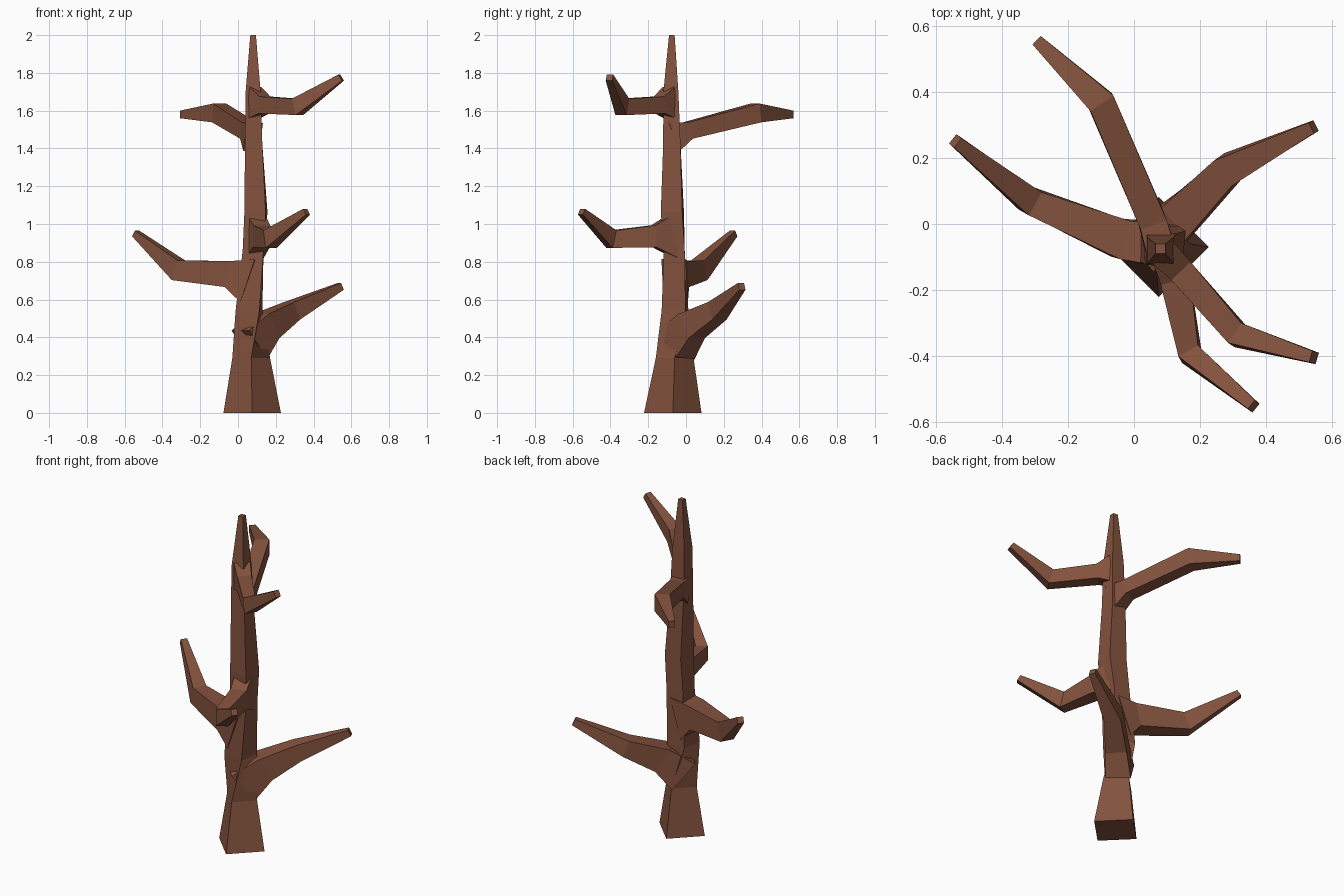
import bpy, bmesh, math
from mathutils import Vector

cube = bpy.data.objects.get("Cube")
if cube:
    bpy.data.objects.remove(cube, do_unlink=True)

bark = bpy.data.materials.new("brown bark")
bark.use_nodes = True
colour = (0.23, 0.085, 0.048, 1)
bark.diffuse_color = colour
bark.node_tree.nodes["Principled BSDF"].inputs["Base Color"].default_value = colour


def skin(name, rings):
    """Join four-point rings into a closed, flat-shaded tube."""
    bm = bmesh.new()
    loops = [[bm.verts.new(p) for p in ring] for ring in rings]
    for a, b in zip(loops, loops[1:]):
        for i in range(4):
            j = (i + 1) % 4
            bm.faces.new((a[i], a[j], b[j], b[i]))
    bm.faces.new(loops[0])
    bm.faces.new(loops[-1])
    bmesh.ops.recalc_face_normals(bm, faces=bm.faces)
    mesh = bpy.data.meshes.new(name)
    bm.to_mesh(mesh)
    bm.free()
    mesh.materials.append(bark)
    obj = bpy.data.objects.new(name, mesh)
    bpy.context.collection.objects.link(obj)


def trunk_ring(z, x, y, radius, twist):
    angles = [math.radians(twist + 90 * i) for i in range(4)]
    return [(x + radius * math.cos(a), y + radius * math.sin(a), z) for a in angles]


def branch(name, path, sizes):
    """Square tube with mitred bends; sizes are half width and half height."""
    pts = [Vector(p) for p in path]
    rings = []
    for i, p in enumerate(pts):
        before = (p - pts[max(i - 1, 0)]).normalized()
        after = (pts[min(i + 1, len(pts) - 1)] - p).normalized()
        t = (before + after).normalized()
        side = t.cross(Vector((0, 0, 1))).normalized()
        up = side.cross(t)
        w, h = sizes[i]
        rings.append([p + side * w * u + up * h * v
                      for u, v in ((-1, -1), (1, -1), (1, 1), (-1, 1))])
    skin(name, rings)


# Trunk: a flared diamond foot twisting into a square, tapered stem
skin("trunk", [trunk_ring(*r) for r in (
    (0, 0.075, -0.07, 0.152, 0),
    (0.29, 0.07, -0.06, 0.10, 0),
    (0.54, 0.058, -0.058, 0.09, 38),
    (0.86, 0.08, -0.062, 0.078, 45),
    (1.06, 0.095, -0.072, 0.08, 40),
    (1.42, 0.083, -0.075, 0.065, 45),
    (1.7, 0.08, -0.08, 0.056, 45),
    (2.0, 0.08, -0.075, 0.021, 45))])

# Branches: flared root, collar, elbow and blunt tip
branch("lower_back_left_branch",
       [(0.06, -0.05, 0.36), (0.15, 0.03, 0.46), (0.285, 0.165, 0.54), (0.545, 0.295, 0.67)],
       [(0.07, 0.10), (0.06, 0.075), (0.047, 0.05), (0.018, 0.02)])
branch("lower_right_branch",
       [(0.06, -0.06, 0.70), (-0.04, -0.045, 0.735), (-0.315, 0.07, 0.755), (-0.542, 0.252, 0.95)],
       [(0.065, 0.12), (0.06, 0.07), (0.04, 0.055), (0.018, 0.018)])
branch("middle_front_branch",
       [(0.09, -0.06, 0.94), (0.125, -0.17, 0.935), (0.17, -0.395, 0.92), (0.363, -0.553, 1.065)],
       [(0.05, 0.12), (0.046, 0.058), (0.034, 0.048), (0.017, 0.018)])
branch("upper_back_branch",
       [(0.08, -0.075, 1.46), (0.055, 0.01, 1.495), (-0.10, 0.37, 1.588), (-0.295, 0.557, 1.58)],
       [(0.045, 0.08), (0.042, 0.045), (0.042, 0.05), (0.018, 0.02)])
branch("upper_front_left_branch",
       [(0.085, -0.085, 1.64), (0.14, -0.14, 1.63), (0.315, -0.337, 1.62), (0.546, -0.405, 1.775)],
       [(0.045, 0.085), (0.04, 0.045), (0.036, 0.045), (0.018, 0.019)])
